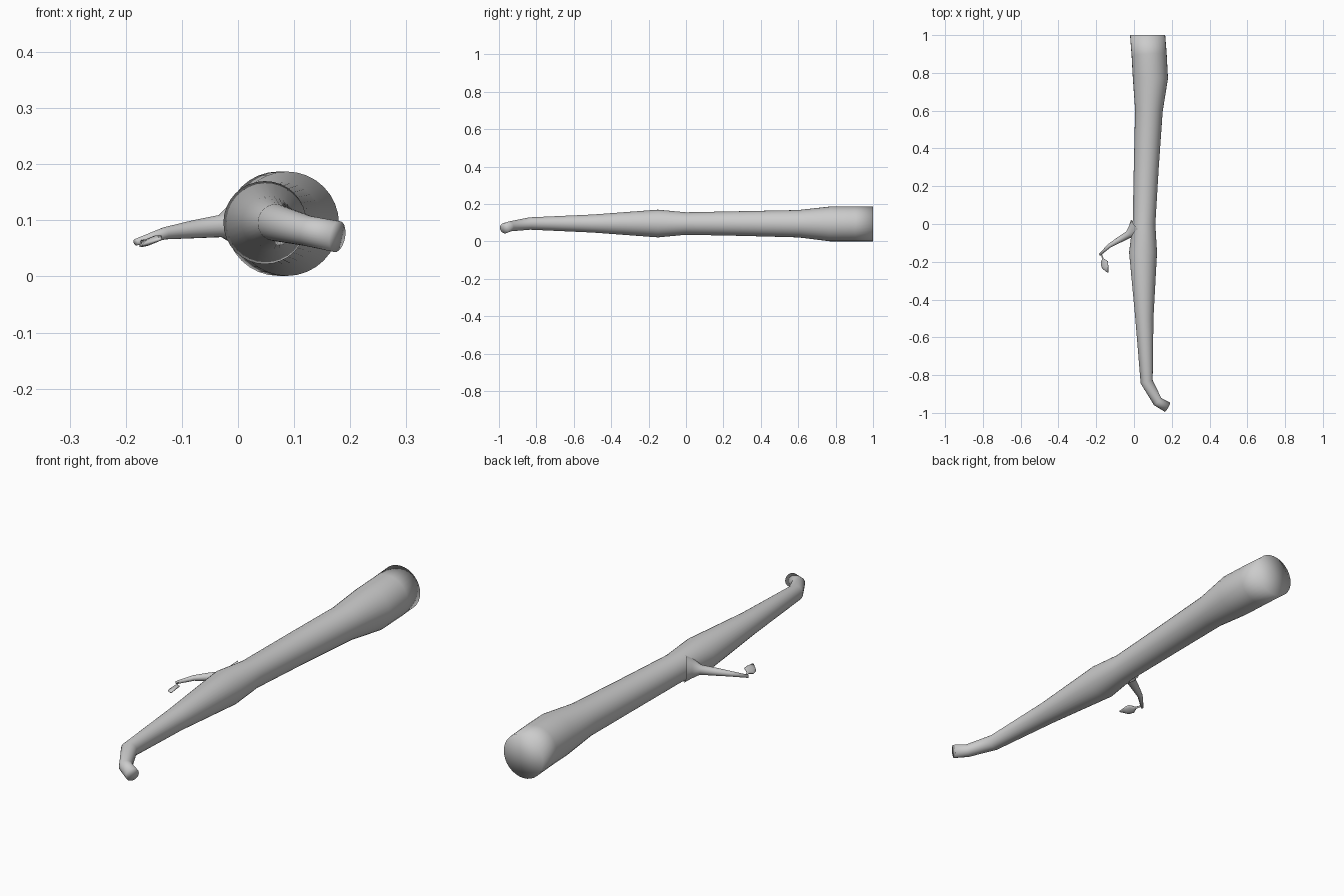
import bpy, bmesh, math
from mathutils import Vector

if "Cube" in bpy.data.objects:
    bpy.data.objects.remove(bpy.data.objects["Cube"])


def tube(name, stations, sides=32, roll=0.0, start_dir=None, cap_start=True):
    """Loft ellipses along a path; each station is (x, y, z, half_width, half_height)."""
    pts = [Vector(s[:3]) for s in stations]
    bm = bmesh.new()
    rings = []
    for i, s in enumerate(stations):
        t = Vector((0, 0, 0))
        if i > 0:
            t += (pts[i] - pts[i - 1]).normalized()
        if i < len(pts) - 1:
            t += (pts[i + 1] - pts[i]).normalized()
        if i == 0 and start_dir:
            t = Vector(start_dir)
        t.normalize()
        side = t.cross(Vector((0, 0, 1))).normalized()
        up = side.cross(t)
        u = side * math.cos(roll) + up * math.sin(roll)
        v = up * math.cos(roll) - side * math.sin(roll)
        ring = []
        for k in range(sides):
            a = 2 * math.pi * k / sides
            ring.append(bm.verts.new(pts[i] + u * s[3] * math.cos(a) + v * s[4] * math.sin(a)))
        rings.append(ring)
    for r0, r1 in zip(rings, rings[1:]):
        for k in range(sides):
            n = (k + 1) % sides
            bm.faces.new((r0[k], r0[n], r1[n], r1[k]))
    # fan caps
    ends = [(rings[-1], pts[-1])]
    if cap_start:
        ends.append((rings[0], pts[0]))
    for ring, centre in ends:
        c = bm.verts.new(centre)
        for k in range(sides):
            bm.faces.new((ring[k], ring[(k + 1) % sides], c))
    bmesh.ops.recalc_face_normals(bm, faces=bm.faces)
    mesh = bpy.data.meshes.new(name)
    bm.to_mesh(mesh)
    bm.free()
    for p in mesh.polygons:
        p.use_smooth = True
    obj = bpy.data.objects.new(name, mesh)
    bpy.context.collection.objects.link(obj)
    return obj


def round_path(rows):
    return [(x, y, z, r, r) for x, y, z, r in rows]


# main branch, thick cut end at the back, hooked tip at the front
tube("branch", round_path([
    (0.072, 1.00, 0.094, 0.093),
    (0.080, 0.90, 0.094, 0.093),
    (0.087, 0.77, 0.094, 0.093),
    (0.079, 0.60, 0.095, 0.073),
    (0.065, 0.30, 0.096, 0.066),
    (0.053, 0.00, 0.096, 0.060),
    (0.048, -0.15, 0.096, 0.074),
    (0.055, -0.50, 0.096, 0.048),
    (0.067, -0.835, 0.096, 0.033),
    (0.125, -0.94, 0.081, 0.027),
    (0.177, -0.970, 0.071, 0.028),
]), start_dir=(0, -1, 0))

# side twig with a flared collar
tube("twig", round_path([
    (0.020, -0.020, 0.096, 0.055),
    (0.000, -0.038, 0.094, 0.041),
    (-0.030, -0.056, 0.090, 0.020),
    (-0.080, -0.085, 0.084, 0.016),
    (-0.130, -0.115, 0.077, 0.011),
    (-0.182, -0.163, 0.061, 0.006),
]), sides=20, cap_start=False)

# leaf bud hanging from the twig by a thin stem
tube("leaf", [
    (-0.172, -0.158, 0.062, 0.003, 0.003),
    (-0.165, -0.184, 0.063, 0.005, 0.003),
    (-0.157, -0.203, 0.063, 0.022, 0.006),
    (-0.153, -0.228, 0.064, 0.020, 0.006),
    (-0.138, -0.257, 0.067, 0.003, 0.003),
], sides=12, roll=math.radians(-25))
